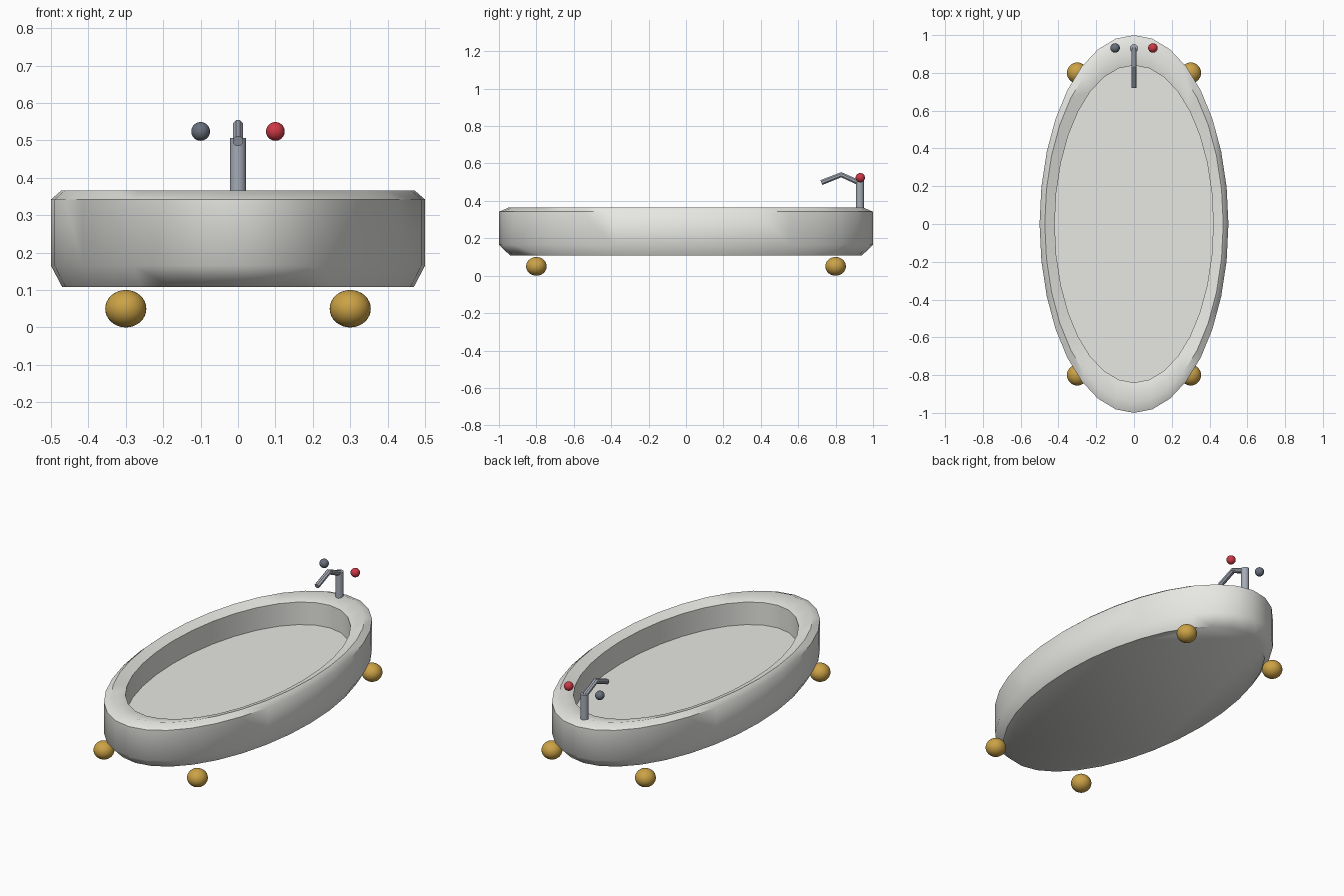
import bpy, bmesh, math
from mathutils import Vector

if "Cube" in bpy.data.objects:
    bpy.data.objects.remove(bpy.data.objects["Cube"])


def material(name, rgb):
    m = bpy.data.materials.new(name)
    m.diffuse_color = (*rgb, 1)
    m.use_nodes = True
    m.node_tree.nodes["Principled BSDF"].inputs["Base Color"].default_value = m.diffuse_color
    return m


ENAMEL = material("enamel", (0.80, 0.80, 0.77))
BRASS = material("brass", (0.60, 0.36, 0.06))
STEEL = material("steel", (0.38, 0.41, 0.47))
DARK = material("dark_grey", (0.14, 0.16, 0.20))
RED = material("red", (0.60, 0.04, 0.06))


def finish(obj, name, mat, angle=50):
    obj.name = name
    obj.data.materials.append(mat)
    bpy.ops.object.select_all(action='DESELECT')
    obj.select_set(True)
    bpy.context.view_layer.objects.active = obj
    bpy.ops.object.shade_smooth_by_angle(angle=math.radians(angle))
    return obj


def mesh_from_rings(name, rings, mat, angle=50):
    """Skin a list of point rings and cap both ends."""
    bm = bmesh.new()
    loops = [[bm.verts.new(p) for p in ring] for ring in rings]
    n = len(loops[0])
    for a, b in zip(loops, loops[1:]):
        for i in range(n):
            j = (i + 1) % n
            bm.faces.new((a[i], a[j], b[j], b[i]))
    bm.faces.new(loops[0][::-1])
    bm.faces.new(loops[-1])
    bmesh.ops.recalc_face_normals(bm, faces=bm.faces)
    me = bpy.data.meshes.new(name)
    bm.to_mesh(me)
    bm.free()
    obj = bpy.data.objects.new(name, me)
    bpy.context.collection.objects.link(obj)
    return finish(obj, name, mat, angle)


def ball(name, loc, size, mat):
    bpy.ops.mesh.primitive_uv_sphere_add(segments=32, ring_count=16, radius=1, location=loc)
    obj = bpy.context.object
    obj.scale = size
    return finish(obj, name, mat)


# Tub: elliptical rings following (scale, height), from underside over the rim to the floor
profile = [(0.94, 0.108), (1.0, 0.165), (1.0, 0.342), (0.945, 0.366), (0.84, 0.343), (0.84, 0.212)]
SIDES = 32
rings = [[(0.5 * s * math.sin(2 * math.pi * i / SIDES), s * math.cos(2 * math.pi * i / SIDES), z)
          for i in range(SIDES)] for s, z in profile]
mesh_from_rings("tub", rings, ENAMEL)

# Four ball feet
for sx, side in ((-1, "left"), (1, "right")):
    for sy, end in ((-1, "front"), (1, "back")):
        ball(f"{end}_{side}_foot", (0.3 * sx, 0.8 * sy, 0.05), (0.055, 0.055, 0.05), BRASS)

# Tap post
bpy.ops.mesh.primitive_cylinder_add(vertices=16, radius=0.022, depth=0.165, location=(0, 0.93, 0.4235))
finish(bpy.context.object, "tap_post", STEEL)

# Bent spout: octagonal tube with a mitred bend
path = [Vector((0, 0.93, 0.495)), Vector((0, 0.83, 0.540)), Vector((0, 0.724, 0.498))]
dirs = [(path[1] - path[0]).normalized(), None, (path[2] - path[1]).normalized()]
dirs[1] = (dirs[0] + dirs[2]).normalized()
spout = []
for p, d in zip(path, dirs):
    up = Vector((1, 0, 0)).cross(d)
    spout.append([p + 0.015 * (Vector((1, 0, 0)) * math.cos(a) + up * math.sin(a))
                  for a in (math.pi / 4 * (k + 0.5) for k in range(8))])
mesh_from_rings("spout", spout, STEEL, 30)

# Cold and hot knobs
ball("cold_knob", (-0.1, 0.932, 0.524), (0.025,) * 3, DARK)
ball("hot_knob", (0.1, 0.932, 0.524), (0.025,) * 3, RED)
